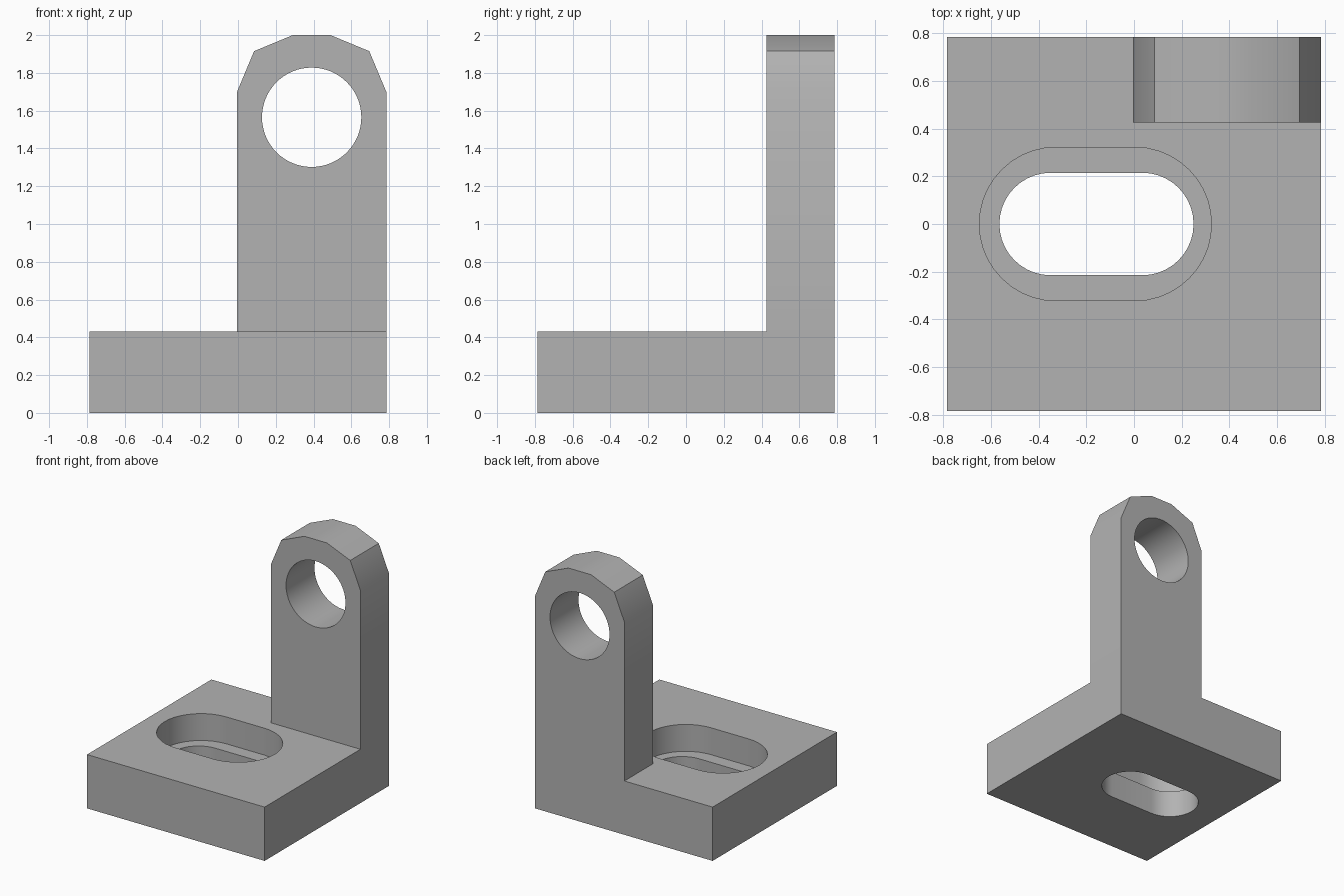
import bpy
import bmesh
import math
from mathutils import Matrix, Vector

if "Cube" in bpy.data.objects:
    bpy.data.objects.remove(bpy.data.objects["Cube"], do_unlink=True)

HALF = 0.785          # half width of the square base
BASE_TOP = 0.43
LEDGE = 0.215         # height of the step inside the slot
LUG_LEFT, LUG_FRONT = -0.005, 0.425
HOLE_X, HOLE_Z, HOLE_R = 0.39, 1.565, 0.263

grey = bpy.data.materials.new("plain grey")
grey.use_nodes = True
colour = (0.45, 0.45, 0.45, 1)
grey.diffuse_color = colour
grey.node_tree.nodes["Principled BSDF"].inputs["Base Color"].default_value = colour


def prism(name, outline, start, depth):
    """Extrude a list of 3D points by the depth vector, from the start offset."""
    bm = bmesh.new()
    face = bm.faces.new([bm.verts.new(Vector(p) + Vector(start)) for p in outline])
    ext = bmesh.ops.extrude_face_region(bm, geom=[face])
    moved = [v for v in ext["geom"] if isinstance(v, bmesh.types.BMVert)]
    bmesh.ops.translate(bm, verts=moved, vec=depth)
    bmesh.ops.recalc_face_normals(bm, faces=bm.faces)
    mesh = bpy.data.meshes.new(name)
    bm.to_mesh(mesh)
    bm.free()
    mesh.materials.append(grey)
    obj = bpy.data.objects.new(name, mesh)
    bpy.context.collection.objects.link(obj)
    return obj


def slot_outline(x0, x1, r, steps=20):
    """Stadium outline in the xy plane, with round ends centred at x0 and x1."""
    points = []
    for cx, turn in ((x1, -math.pi / 2), (x0, math.pi / 2)):
        for i in range(steps + 1):
            a = turn + math.pi * i / steps
            points.append((cx + r * math.cos(a), r * math.sin(a), 0))
    return points


def combine(target, other, operation):
    """Apply a boolean to the target and remove the other part."""
    mod = target.modifiers.new(operation.lower(), "BOOLEAN")
    mod.operation, mod.object, mod.solver = operation, other, "EXACT"
    bpy.context.view_layer.objects.active = target
    bpy.ops.object.modifier_apply(modifier=mod.name)
    bpy.data.objects.remove(other, do_unlink=True)


# Square base plate
square = [(-HALF, -HALF, 0), (HALF, -HALF, 0), (HALF, HALF, 0), (-HALF, HALF, 0)]
bracket = prism("slotted_base_with_upright_lug", square, (0, 0, 0), (0, 0, BASE_TOP))

# Upright lug with a faceted rounded top, at the back left corner
profile = [(LUG_LEFT, 0), (HALF, 0), (HALF, 1.7), (0.695, 1.915),
           (0.49, 2), (0.29, 2), (0.085, 1.915), (LUG_LEFT, 1.7)]
lug = prism("upright_lug", [(x, 0, z) for x, z in profile],
            (0, LUG_FRONT, 0), (0, HALF - LUG_FRONT, 0))
combine(bracket, lug, "UNION")

# Round hole through the lug
circle = [(HOLE_X + HOLE_R * math.cos(a), 0, HOLE_Z + HOLE_R * math.sin(a))
          for a in (math.tau * i / 64 for i in range(64))]
combine(bracket, prism("hole_cutter", circle, (0, 0, 0), (0, 1, 0)), "DIFFERENCE")

# Stepped slot: wide recess above, narrower slot right through
recess = prism("recess_cutter", slot_outline(-0.327, 0.003, 0.322), (0, 0, LEDGE), (0, 0, 0.5))
combine(bracket, recess, "DIFFERENCE")
through = prism("slot_cutter", slot_outline(-0.35, 0.035, 0.215), (0, 0, -0.2), (0, 0, 1))
combine(bracket, through, "DIFFERENCE")

# Smooth the round walls, keep the corners sharp
bpy.ops.object.select_all(action="DESELECT")
bracket.select_set(True)
bpy.context.view_layer.objects.active = bracket
bpy.ops.object.shade_smooth_by_angle(angle=math.radians(30))
